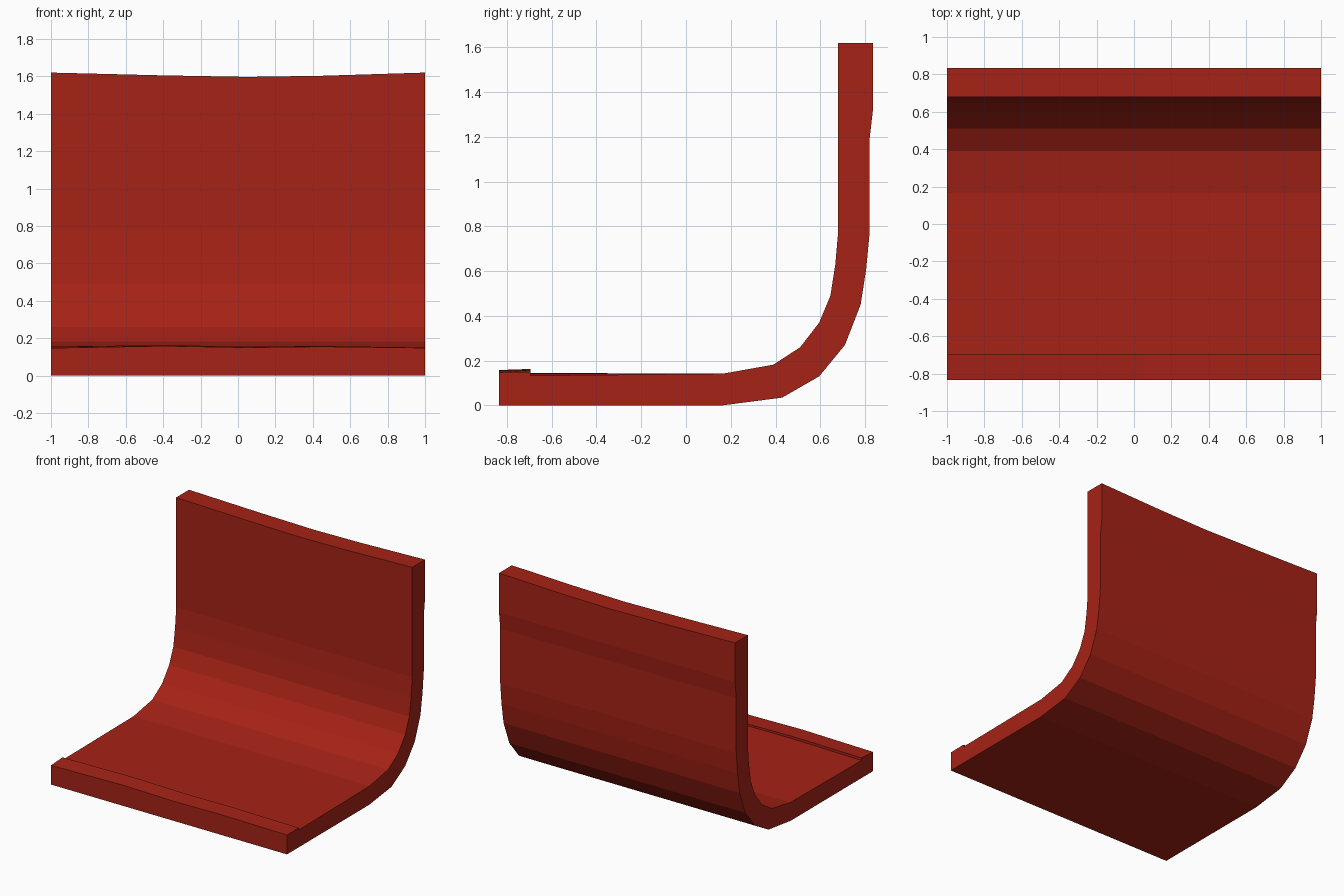
import bpy, bmesh

if "Cube" in bpy.data.objects:
    bpy.data.objects.remove(bpy.data.objects["Cube"])

# Stations across the width: x, top edge height, lip front height, lip back height, floor height
stations = [
    (-1.0, 1.62, 0.147, 0.155, 0.135),
    (-0.4, 1.605, 0.158, 0.163, 0.145),
    (0.05, 1.597, 0.150, 0.155, 0.142),
    (0.45, 1.603, 0.155, 0.158, 0.143),
    (1.0, 1.62, 0.148, 0.150, 0.133),
]


def section(top, lip_front, lip_back, floor):
    # Underside and back, then front face downwards to the raised lip
    outer = [(-0.835, 0), (0.16, 0), (0.43, 0.035), (0.595, 0.13), (0.71, 0.27),
             (0.78, 0.45), (0.805, 0.61), (0.82, 0.77), (0.82, 1.19),
             (0.835, 1.32), (0.835, top)]
    inner = [(0.68, top), (0.68, 0.78), (0.667, 0.63), (0.645, 0.49),
             (0.595, 0.37), (0.51, 0.26), (0.39, 0.182), (0.165, 0.142)]
    lip = [(-0.695, floor), (-0.695, lip_back), (-0.835, lip_front)]
    return outer + inner + lip


# Curved seat: loft the sections across x
bm = bmesh.new()
rings = [[bm.verts.new((x, y, z)) for y, z in section(*heights)]
         for x, *heights in stations]
n = len(rings[0])
for a, b in zip(rings, rings[1:]):
    for i in range(n):
        j = (i + 1) % n
        bm.faces.new((a[i], a[j], b[j], b[i]))

# Side caps
bm.faces.new(rings[0])
bm.faces.new(rings[-1][::-1])
bmesh.ops.recalc_face_normals(bm, faces=bm.faces)

mesh = bpy.data.meshes.new("curved_seat")
bm.to_mesh(mesh)
bm.free()
seat = bpy.data.objects.new("curved_seat", mesh)
bpy.context.collection.objects.link(seat)

# Red finish
red = bpy.data.materials.new("red")
red.diffuse_color = (0.38, 0.016, 0.008, 1)
red.use_nodes = True
red.node_tree.nodes["Principled BSDF"].inputs["Base Color"].default_value = red.diffuse_color
mesh.materials.append(red)
